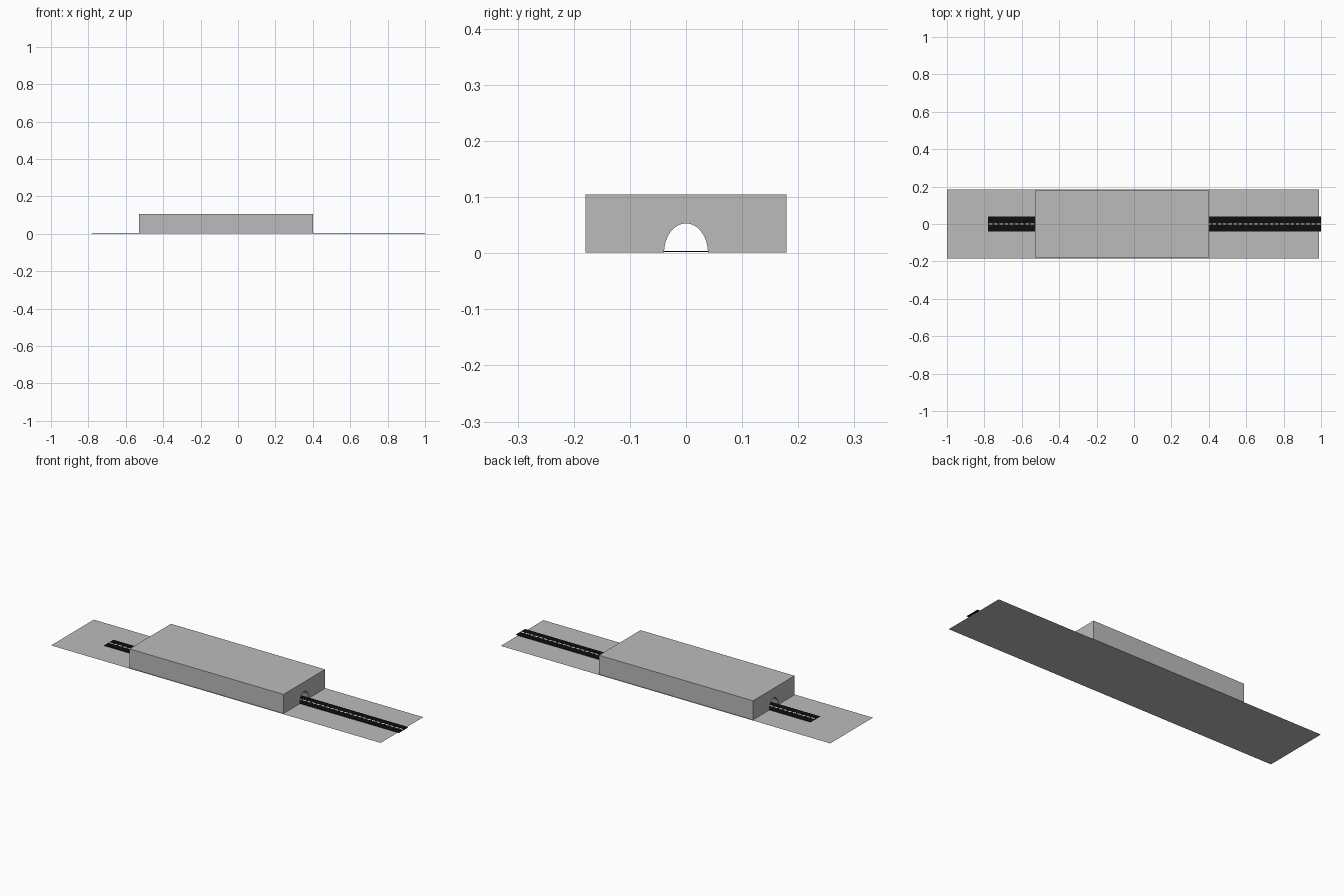
import bpy, bmesh, math

if "Cube" in bpy.data.objects:
    bpy.data.objects.remove(bpy.data.objects["Cube"])


def material(name, rgb):
    m = bpy.data.materials.new(name)
    m.diffuse_color = (*rgb, 1.0)
    m.use_nodes = True
    m.node_tree.nodes["Principled BSDF"].inputs["Base Color"].default_value = m.diffuse_color
    return m


GREY = material("concrete_grey", (0.50, 0.50, 0.50))
BLACK = material("asphalt_black", (0.004, 0.004, 0.004))
WHITE = material("line_white", (0.85, 0.85, 0.85))


def finish(name, bm, mat):
    mesh = bpy.data.meshes.new(name)
    bm.to_mesh(mesh)
    bm.free()
    mesh.materials.append(mat)
    obj = bpy.data.objects.new(name, mesh)
    bpy.context.collection.objects.link(obj)
    return obj


def add_plate(bm, x0, x1, half_w, z):
    bm.faces.new([bm.verts.new(p) for p in
                  ((x0, -half_w, z), (x1, -half_w, z), (x1, half_w, z), (x0, half_w, z))])


# Flat ground sheet
bm = bmesh.new()
add_plate(bm, -1.0, 0.99, 0.184, 0.0)
finish("ground", bm, GREY)

# Tunnel block: box outline with an arched notch, extruded along x
X0, X1, HALF, BASE, TOP = -0.53, 0.40, 0.179, 0.001, 0.105
ARCH_W, ARCH_H, N = 0.039, 0.052, 32
profile = [(HALF, BASE), (HALF, TOP), (-HALF, TOP), (-HALF, BASE)]
for i in range(N + 1):
    a = math.pi * (1 - i / N)
    profile.append((ARCH_W * math.cos(a), BASE + ARCH_H * math.sin(a)))
bm = bmesh.new()
end = bm.faces.new([bm.verts.new((X0, y, z)) for y, z in profile])
ext = bmesh.ops.extrude_face_region(bm, geom=[end], use_keep_orig=True)
bmesh.ops.translate(bm, vec=(X1 - X0, 0, 0),
                    verts=[v for v in ext["geom"] if isinstance(v, bmesh.types.BMVert)])
bmesh.ops.recalc_face_normals(bm, faces=bm.faces)
tunnel = finish("tunnel_block", bm, GREY)
bpy.context.view_layer.objects.active = tunnel
tunnel.select_set(True)
bpy.ops.object.shade_smooth_by_angle(angle=math.radians(30))

# Road: thin slab running through the tunnel
R0, R1 = -0.78, 1.0
bm = bmesh.new()
bmesh.ops.create_cube(bm, size=1.0)
bmesh.ops.scale(bm, vec=(R1 - R0, 0.08, 0.002), verts=bm.verts)
bmesh.ops.translate(bm, vec=((R0 + R1) / 2, 0, 0.003), verts=bm.verts)
finish("road", bm, BLACK)

# Dashed centre line
bm = bmesh.new()
COUNT = 64
step = (R1 - R0) / COUNT
for i in range(COUNT):
    x = R0 + i * step
    add_plate(bm, x + 0.15 * step, x + 0.85 * step, 0.004, 0.0048)
finish("centre_line", bm, WHITE)
